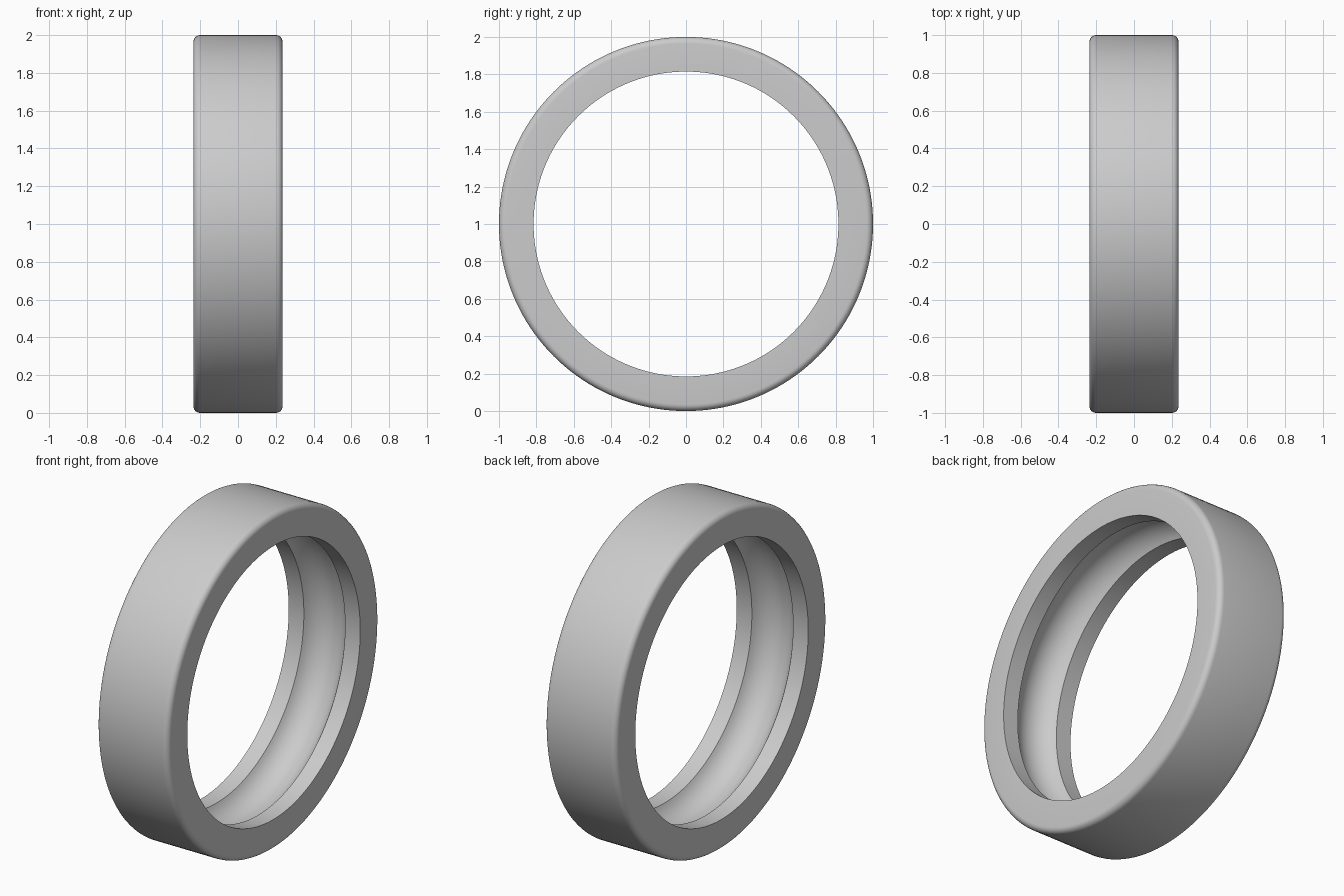
import bpy, bmesh, math
from mathutils import Matrix, Vector

cube = bpy.data.objects.get("Cube")
if cube:
    bpy.data.objects.remove(cube, do_unlink=True)

HALF_WIDTH, OUTER, INNER = 0.236, 1.0, 0.815
FILLET = 0.035
BALL, PITCH = 0.154, 0.743   # race groove: arc radius and its centre radius
SEGMENTS = 160


def arc(cx, cr, radius, start, end, steps):
    """Points (axial, radial) on an arc, angles in radians."""
    angles = [start + (end - start) * i / steps for i in range(steps + 1)]
    return [(cx + radius * math.cos(a), cr + radius * math.sin(a)) for a in angles]


# Cross-section: rounded outer corners, square inner lips, concave race groove
quarter = math.pi / 2
edge = math.asin((INNER - PITCH) / BALL)
corner_x, corner_r = HALF_WIDTH - FILLET, OUTER - FILLET
profile = [(HALF_WIDTH, INNER)]
profile += arc(corner_x, corner_r, FILLET, 0, quarter, 6)
profile += arc(-corner_x, corner_r, FILLET, quarter, 2 * quarter, 6)
profile += [(-HALF_WIDTH, INNER)]
profile += arc(0, PITCH, BALL, math.pi - edge, edge, 20)

# Revolve the section around the x axis
bm = bmesh.new()
verts = [bm.verts.new((x, 0, r)) for x, r in profile]
edges = [bm.edges.new((verts[i - 1], verts[i])) for i in range(len(verts))]
bmesh.ops.spin(bm, geom=verts + edges, cent=(0, 0, 0), axis=(1, 0, 0),
               angle=2 * math.pi, steps=SEGMENTS, use_duplicate=False)
bmesh.ops.remove_doubles(bm, verts=bm.verts[:], dist=0.0001)
bmesh.ops.recalc_face_normals(bm, faces=bm.faces[:])
bmesh.ops.transform(bm, matrix=Matrix.Translation(Vector((0, 0, OUTER))), verts=bm.verts[:])

mesh = bpy.data.meshes.new("bearing_outer_ring")
bm.to_mesh(mesh)
bm.free()
ring = bpy.data.objects.new("bearing_outer_ring", mesh)
bpy.context.collection.objects.link(ring)

# Plain steel grey
steel = bpy.data.materials.new("steel_grey")
steel.use_nodes = True
grey = (0.6, 0.6, 0.6, 1)
steel.diffuse_color = grey
steel.node_tree.nodes["Principled BSDF"].inputs["Base Color"].default_value = grey
mesh.materials.append(steel)

# Smooth shading with crisp lip edges
bpy.ops.object.select_all(action='DESELECT')
ring.select_set(True)
bpy.context.view_layer.objects.active = ring
bpy.ops.object.shade_smooth_by_angle(angle=math.radians(30))
